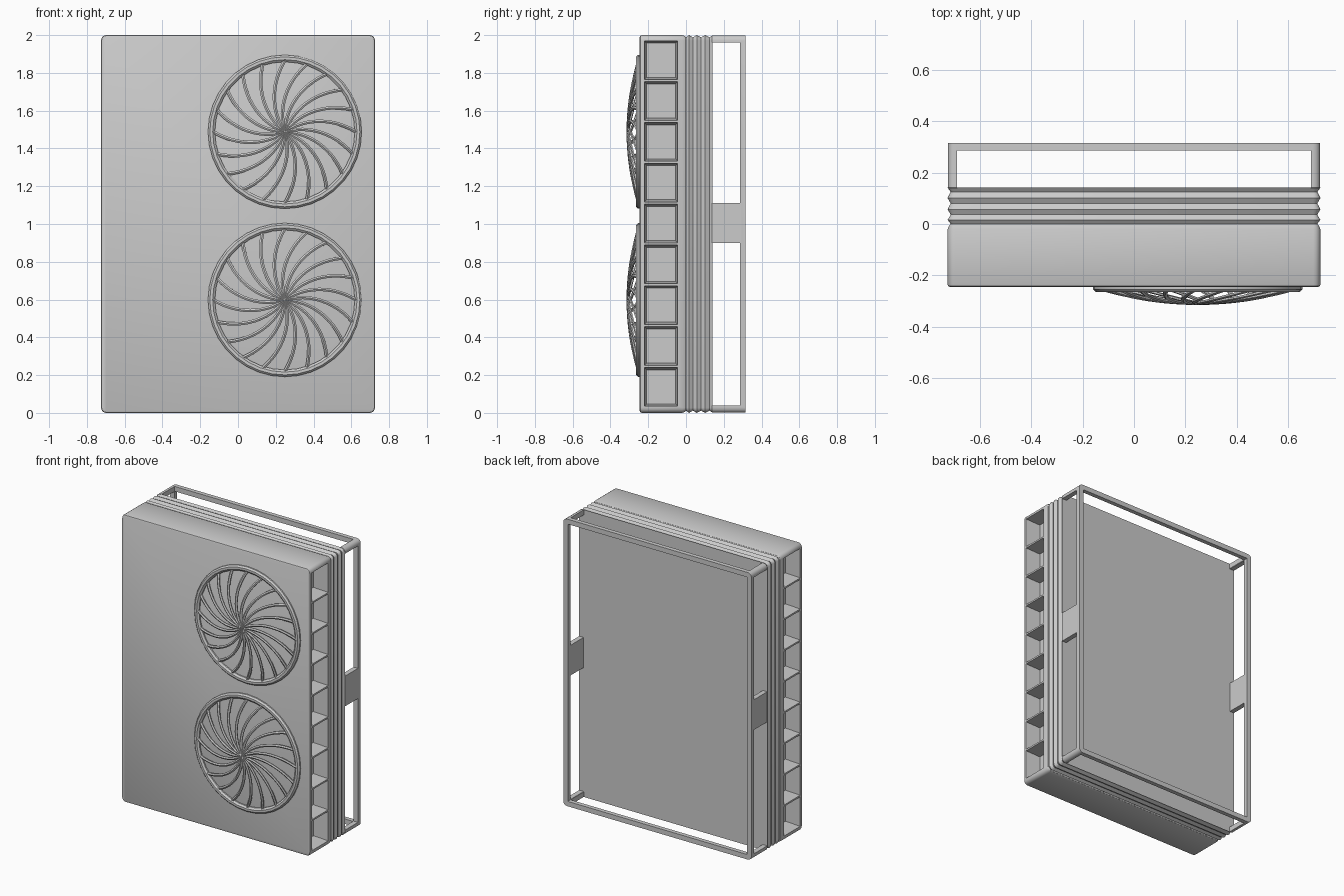
import bpy, bmesh, math
from mathutils import Vector

if "Cube" in bpy.data.objects:
    bpy.data.objects.remove(bpy.data.objects["Cube"])

W, H = 0.725, 2.0   # half width, height


def finish(name, bm, smooth=True):
    bmesh.ops.recalc_face_normals(bm, faces=bm.faces)
    me = bpy.data.meshes.new(name)
    bm.to_mesh(me)
    bm.free()
    ob = bpy.data.objects.new(name, me)
    bpy.context.collection.objects.link(ob)
    if smooth:
        smooth_shade(ob)
    return ob


def smooth_shade(ob):
    bpy.ops.object.select_all(action='DESELECT')
    bpy.context.view_layer.objects.active = ob
    ob.select_set(True)
    bpy.ops.object.shade_smooth_by_angle(angle=math.radians(30))


def outline(inset, radius, seg=4):
    """Rounded rectangle in x/z."""
    r, pts = max(radius - inset, 0.004), []
    cx, cz = W - inset - r, H / 2 - inset - r
    for q, (sx, sz) in enumerate([(1, 1), (-1, 1), (-1, -1), (1, -1)]):
        for i in range(seg + 1):
            a = math.pi / 2 * (q + i / seg)
            pts.append((sx * cx + r * math.cos(a), H / 2 + sz * cz + r * math.sin(a)))
    return pts


def bridge(bm, a, b):
    for i in range(len(a)):
        j = (i + 1) % len(a)
        bm.faces.new((a[i], a[j], b[j], b[i]))


def loft(bm, sections, closed=False):
    """Loft rounded rectangles (y, inset); cap the ends or close to a ring."""
    loops = [[bm.verts.new((x, y, z)) for x, z in outline(ins, 0.028)] for y, ins in sections]
    for a, b in zip(loops, loops[1:]):
        bridge(bm, a, b)
    if closed:
        bridge(bm, loops[-1], loops[0])
    else:
        bm.faces.new(loops[0])
        bm.faces.new(loops[-1])


def block(bm, x, y, z, taper=0.0):
    """Box from ranges; the first x end is shrunk by taper."""
    vs = []
    for k, xx in enumerate(x):
        t = taper if k == 0 else 0
        vs.append([bm.verts.new((xx, yy, zz)) for yy, zz in (
            (y[0] + t, z[0] + t), (y[1] - t, z[0] + t),
            (y[1] - t, z[1] - t), (y[0] + t, z[1] - t))])
    bridge(bm, vs[0], vs[1])
    bm.faces.new(vs[0])
    bm.faces.new(vs[1])


def cut(ob, bm):
    cutter = finish("cutter", bm, False)
    cutter.hide_render = True
    m = ob.modifiers.new("cut", 'BOOLEAN')
    m.operation, m.solver, m.object = 'DIFFERENCE', 'EXACT', cutter
    bpy.context.view_layer.objects.active = ob
    bpy.ops.object.modifier_apply(modifier=m.name)
    bpy.data.objects.remove(cutter)
    smooth_shade(ob)


# casing with a rounded front edge
bm = bmesh.new()
loft(bm, [(-0.245, 0.01), (-0.242, 0.003), (-0.235, 0), (-0.02, 0), (-0.005, 0.006)])
casing = finish("casing", bm, False)

# nine tapered vent cells down each side
bm = bmesh.new()
pitch = (1.975 - 0.03) / 9
for i in range(9):
    z0 = 0.03 + pitch * i
    for s in (-1, 1):
        block(bm, (s * 0.62, s * 0.74), (-0.222, -0.042),
              (z0 + 0.004, z0 + pitch - 0.004), 0.014)
cut(casing, bm)

# folded bellows with flat back panel
bm = bmesh.new()
loft(bm, [(-0.006, 0.006), (0.0, 0.012), (0.016, 0), (0.036, 0.012), (0.057, 0), (0.08, 0.012),
          (0.101, 0), (0.125, 0.012), (0.141, 0)])
finish("bellows", bm)

# rear standoff frame, cut open to a rim, corner posts and side brackets
bm = bmesh.new()
loft(bm, [(0.138, 0.001), (0.315, 0.001), (0.315, 0.035), (0.138, 0.035)], closed=True)
frame = finish("rear_frame", bm, False)
bm = bmesh.new()
for z in ((-0.1, 0.1), (1.9, 2.1)):
    block(bm, (-0.688, 0.688), (0.1, 0.285), z)
cut(frame, bm)
bm = bmesh.new()
for z in ((0.038, 0.90), (1.11, 1.962)):
    block(bm, (-0.9, 0.9), (0.1, 0.285), z)
cut(frame, bm)

# fan guard ring
SEG, R = 36, 0.407
bm = bmesh.new()
loops = [[bm.verts.new((r * math.cos(2 * math.pi * i / SEG), y, r * math.sin(2 * math.pi * i / SEG)))
          for i in range(SEG)]
         for r, y in ((R, -0.24), (R, -0.254), (0.397, -0.264), (0.382, -0.264), (0.370, -0.254), (0.370, -0.24))]
for a, b in zip(loops, loops[1:] + loops[:1]):
    bridge(bm, a, b)
ring = finish("fan_ring_upper", bm)

# domed grille of swept blades
BLADES, STEPS = 20, 12
bm = bmesh.new()
for k in range(BLADES):
    path = []
    for i in range(STEPS + 1):
        t = 0.01 + 0.99 * i / STEPS
        a = 2 * math.pi * k / BLADES + 0.6 * (1 - t)
        r = 0.378 * t
        path.append(Vector((r * math.cos(a), -0.308 + 0.056 * t * t, r * math.sin(a))))
    rows = []
    for i, p in enumerate(path):
        d = (path[min(i + 1, STEPS)] - path[max(i - 1, 0)]).normalized()
        side = d.cross(Vector((0, 1, 0))).normalized()
        up = side.cross(d).normalized()
        rows.append([bm.verts.new(p + side * u * 0.009 + up * v * 0.007)
                     for u, v in ((-1, -0.3), (0, -1), (1, -0.3), (1, 0.7), (-1, 0.7))])
    for a, b in zip(rows, rows[1:]):
        bridge(bm, a, b)
    bm.faces.new(rows[0])
    bm.faces.new(rows[-1])
grille = finish("fan_grille_upper", bm)

# place the upper fan and copy it below
for ob in (ring, grille):
    ob.location = (0.248, 0, 1.488)
    low = ob.copy()
    low.name = ob.name.replace("upper", "lower")
    low.location.z = 0.598
    bpy.context.collection.objects.link(low)
